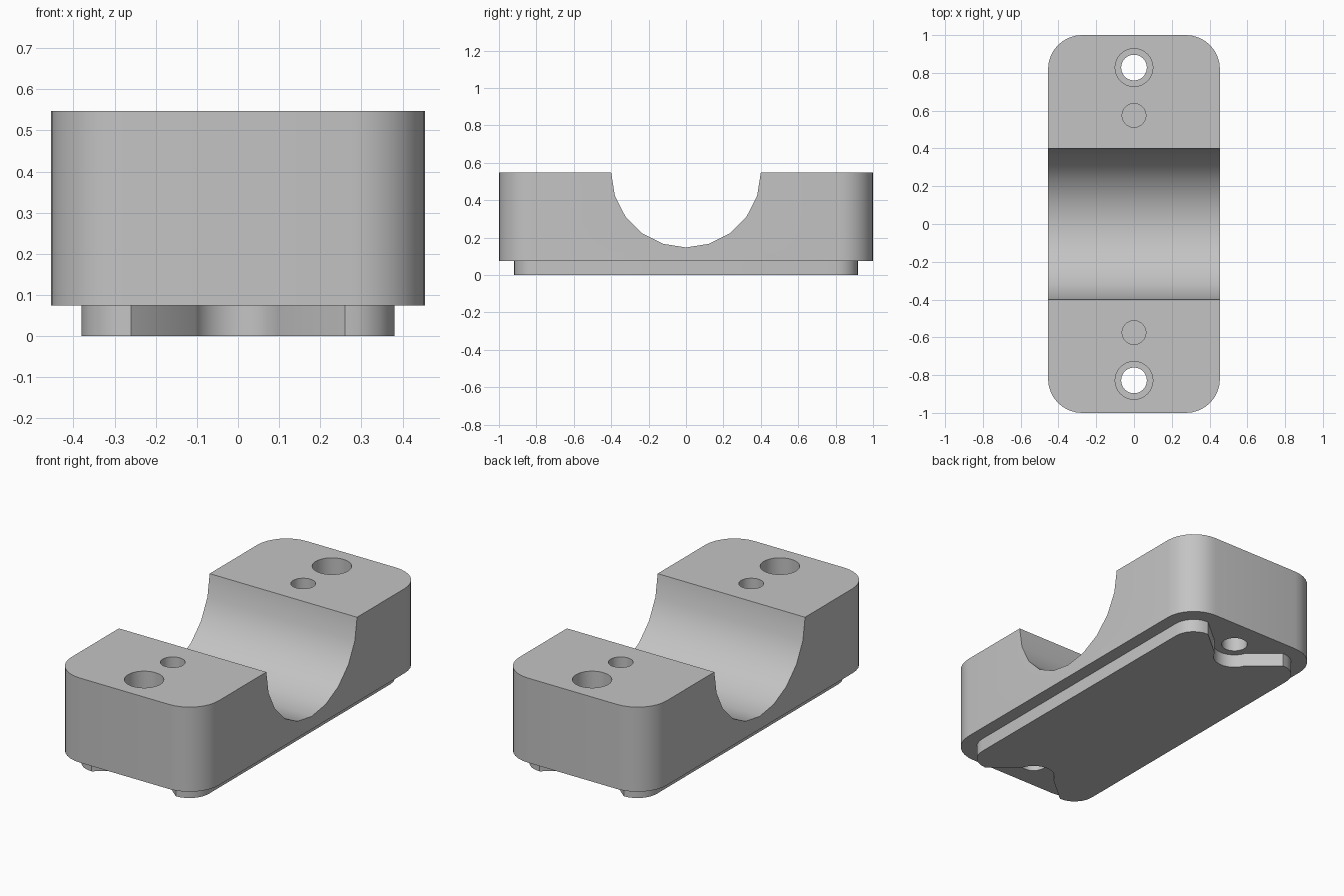
import bpy, bmesh
from math import sin, cos, pi, radians, atan2, hypot
from mathutils import Matrix

default = bpy.data.objects.get("Cube")
if default:
    bpy.data.objects.remove(default, do_unlink=True)

grey = bpy.data.materials.new("plain grey")
grey.use_nodes = True
GREY = (0.55, 0.55, 0.55, 1)
grey.diffuse_color = GREY
grey.node_tree.nodes["Principled BSDF"].inputs["Base Color"].default_value = GREY

TOP, LEDGE = 0.547, 0.075
HOLE_Y, PIN_Y = 0.828, 0.575


def arc(cx, cy, r, start, end, steps):
    """Points along an arc, angles in radians."""
    return [(cx + r * cos(start + (end - start) * i / steps),
             cy + r * sin(start + (end - start) * i / steps)) for i in range(steps + 1)]


def prism(name, outline, z0, z1, matrix=None):
    """Extrude a closed outline from z0 to z1."""
    bm = bmesh.new()
    face = bm.faces.new([bm.verts.new((x, y, z0)) for x, y in outline])
    top = bmesh.ops.extrude_face_region(bm, geom=[face])["geom"]
    bmesh.ops.translate(bm, vec=(0, 0, z1 - z0),
                        verts=[v for v in top if isinstance(v, bmesh.types.BMVert)])
    if matrix:
        bm.transform(matrix)
    bmesh.ops.recalc_face_normals(bm, faces=bm.faces)
    mesh = bpy.data.meshes.new(name)
    bm.to_mesh(mesh)
    bm.free()
    mesh.materials.append(grey)
    obj = bpy.data.objects.new(name, mesh)
    bpy.context.collection.objects.link(obj)
    return obj


def select_only(obj):
    bpy.ops.object.select_all(action="DESELECT")
    obj.select_set(True)
    bpy.context.view_layer.objects.active = obj


def cut(target, cutter):
    """Subtract the cutter and discard it."""
    mod = target.modifiers.new("cut", "BOOLEAN")
    mod.operation, mod.solver, mod.object = "DIFFERENCE", "EXACT", cutter
    select_only(target)
    bpy.ops.object.modifier_apply(modifier=mod.name)
    bpy.data.objects.remove(cutter, do_unlink=True)


def smooth(obj):
    select_only(obj)
    bpy.ops.object.shade_smooth_by_angle(angle=radians(30))


# Main block with rounded vertical corners
hx, hy, r = 0.455, 1.0, 0.18
corners = [(1, 1), (-1, 1), (-1, -1), (1, -1)]
outline = []
for i, (sx, sy) in enumerate(corners):
    outline += arc(sx * (hx - r), sy * (hy - r), r, i * pi / 2, (i + 1) * pi / 2, 8)
block = prism("clamp_block", outline, LEDGE, TOP)

# Half-round channel across the block
channel = arc(0, 0, 0.4, pi, 2 * pi, 10)
channel += [(0.4, 0.2), (-0.4, 0.2)]
along_x = Matrix(((0, 0, 1, 0), (1, 0, 0, 0), (0, 1, 0, TOP), (0, 0, 0, 1)))
cut(block, prism("channel_cutter", channel, -1, 1, along_x))

# Counterbored screw holes and blind pin holes at both ends
for side in (1, -1):
    for y, radius, floor in ((HOLE_Y, 0.068, -0.1), (HOLE_Y, 0.1, 0.27), (PIN_Y, 0.063, 0.25)):
        circle = arc(0, side * y, radius, 0, 2 * pi, 32)[:-1]
        cut(block, prism("hole_cutter", circle, floor, 1))
smooth(block)

# Base pad: one end with rounded corners and a flared notch, then turned for the other
px, py, pr = 0.38, 0.92, 0.12
nx, ny = 0.105, 0.79
nr, na = hypot(nx, ny - HOLE_Y), atan2(ny - HOLE_Y, nx)
end = arc(px - pr, py - pr, pr, 0, pi / 2, 6)
end += arc(0, HOLE_Y, nr, na, -pi - na, 14)
end += arc(pr - px, py - pr, pr, pi / 2, pi, 6)
pad = prism("base_pad", end + [(-x, -y) for x, y in end], 0, LEDGE)
smooth(pad)
